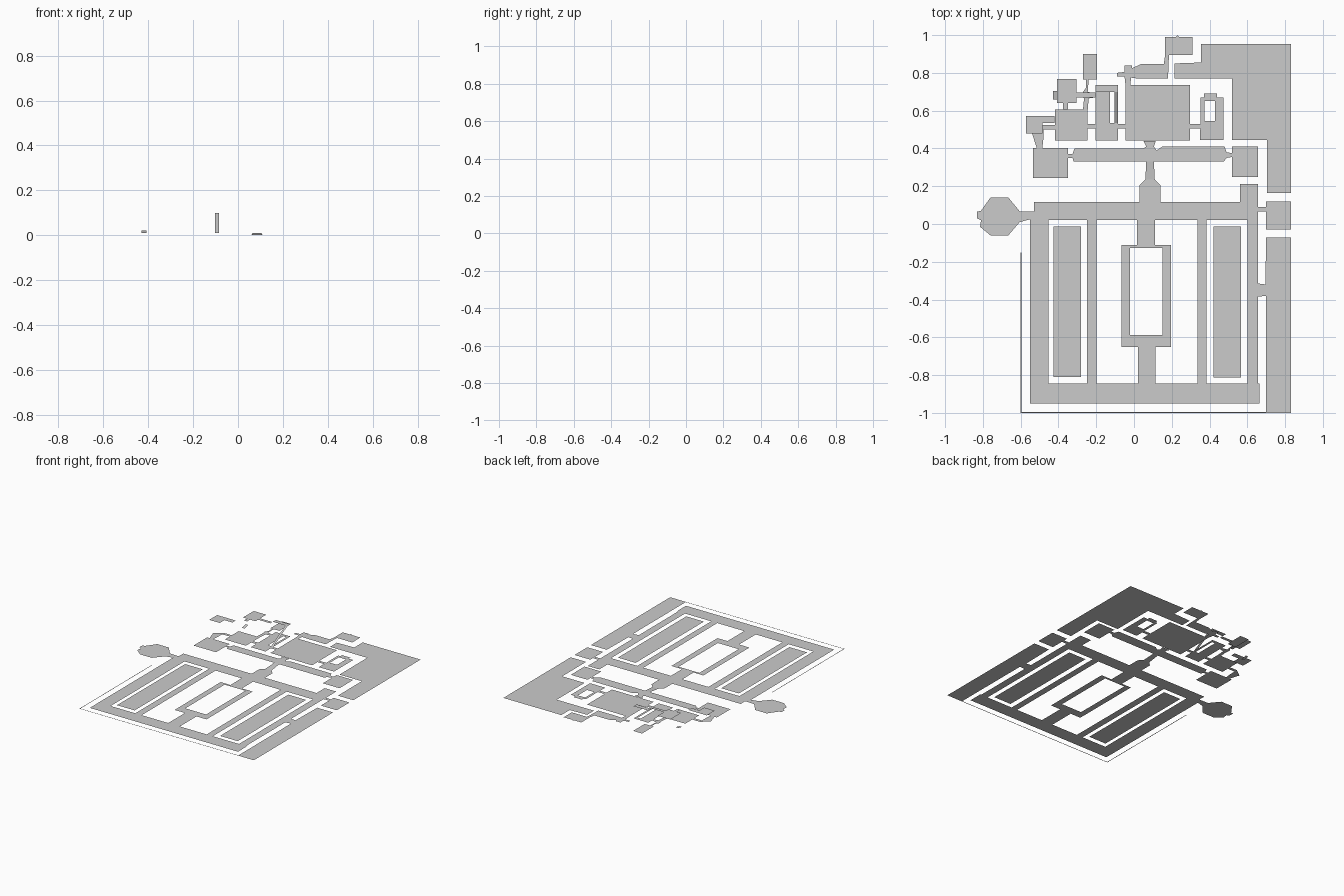
import bpy, bmesh

LOW, FLOOR, UPPER = 0.0, 0.01, 0.1


def sheet(name, polys):
    """Flat faces; each polygon is a list of (x, y, z)."""
    bm = bmesh.new()
    for p in polys:
        bm.faces.new([bm.verts.new(v) for v in p])
    bmesh.ops.remove_doubles(bm, verts=bm.verts, dist=1e-5)
    bm.normal_update()
    for f in bm.faces:
        if f.normal.z < 0:
            f.normal_flip()
    me = bpy.data.meshes.new(name)
    bm.to_mesh(me)
    bm.free()
    ob = bpy.data.objects.new(name, me)
    bpy.context.collection.objects.link(ob)
    return ob


def flat(name, z, pts):
    return sheet(name, [[(x, y, z) for x, y in pts]])


def rects(name, z, boxes):
    return sheet(name, [[(a, b, z), (c, b, z), (c, d, z), (a, d, z)]
                        for a, b, c, d in boxes])


def ring(name, z, outer, inner):
    a, b, c, d = outer
    e, f, g, h = inner
    rects(name, z, [(a, b, e, d), (g, b, c, d), (e, b, g, f), (e, h, g, d)])


# courtyard paths
rects("courtyard_paths", LOW, [
    (-0.55, -0.95, 0.665, -0.845),
    (-0.55, -0.845, -0.452, 0.02),
    (-0.25, -0.845, -0.198, 0.02),
    (0.335, -0.845, 0.385, 0.02),
    (0.60, -0.845, 0.657, 0.02),
    (0.02, -0.845, 0.115, -0.65),
    (0.015, -0.11, 0.11, 0.02)])
ring("fountain_walk", LOW, (-0.065, -0.65, 0.197, -0.11), (-0.02, -0.588, 0.15, -0.128))
rects("lawn_beds", LOW, [(-0.425, -0.81, -0.28, -0.013), (0.422, -0.813, 0.567, -0.013)])
rects("boundary_strips", LOW, [(-0.6, -1.0, -0.595, -0.15), (-0.595, -1.0, 0.70, -0.995)])

# cross gallery between courtyard and building
flat("cross_gallery", LOW, [
    (-0.55, 0.02), (0.015, 0.02), (0.11, 0.02), (0.657, 0.02), (0.657, 0.212),
    (0.562, 0.212), (0.562, 0.117), (0.14, 0.117), (0.14, 0.205), (0.11, 0.235),
    (0.06, 0.235), (0.03, 0.205), (0.03, 0.117), (-0.53, 0.117), (-0.53, 0.065),
    (-0.55, 0.065)])
flat("tower_floor", LOW, [
    (-0.83, 0.03), (-0.83, 0.065), (-0.81, 0.07), (-0.76, 0.14), (-0.665, 0.14),
    (-0.605, 0.067), (-0.55, 0.065), (-0.55, 0.025), (-0.605, 0.01),
    (-0.665, -0.06), (-0.76, -0.06), (-0.815, -0.015), (-0.81, 0.02)])

# outer grounds on the right
flat("south_grounds", LOW, [
    (0.83, -1.0), (0.83, -0.072), (0.70, -0.072), (0.695, -0.32), (0.657, -0.315),
    (0.657, -0.385), (0.70, -0.38), (0.70, -1.0)])
rects("gate_room", LOW, [(0.70, -0.03, 0.83, 0.12), (0.657, 0.065, 0.70, 0.09)])
flat("north_grounds", LOW, [
    (0.215, 0.77), (0.215, 0.85), (0.355, 0.855), (0.355, 0.953), (0.83, 0.953),
    (0.83, 0.165), (0.703, 0.165), (0.703, 0.445), (0.52, 0.445), (0.52, 0.77)])

# ramped neck up into the building
sheet("entry_ramp", [[(0.06, 0.235, LOW), (0.11, 0.235, LOW),
                      (0.105, 0.335, FLOOR), (0.065, 0.335, FLOOR)]])
flat("long_corridor", FLOOR, [
    (-0.32, 0.33), (0.475, 0.33), (0.49, 0.35), (0.52, 0.355), (0.52, 0.375),
    (0.49, 0.38), (0.48, 0.41), (0.15, 0.41), (0.12, 0.39), (0.105, 0.41),
    (0.115, 0.44), (0.05, 0.44), (0.065, 0.41), (0.05, 0.40), (-0.315, 0.40),
    (-0.325, 0.37), (-0.35, 0.37), (-0.35, 0.35), (-0.325, 0.35)])
rects("corridor_end_rooms", FLOOR, [(-0.535, 0.243, -0.35, 0.403),
                                    (0.52, 0.25, 0.657, 0.41)])

# main hall and small room with a central gap
rects("main_hall", FLOOR, [(-0.045, 0.443, 0.297, 0.735), (-0.085, 0.505, -0.045, 0.53)])
ring("side_room", FLOOR, (0.352, 0.50, 0.475, 0.67), (0.372, 0.545, 0.43, 0.65))
rects("side_room_extras", FLOOR, [(0.35, 0.445, 0.475, 0.50), (0.297, 0.505, 0.352, 0.53),
                                  (0.37, 0.67, 0.44, 0.69)])

# north passage and its end room
flat("north_passage", FLOOR, [
    (-0.045, 0.735), (-0.02, 0.735), (-0.015, 0.775), (0.02, 0.77), (0.18, 0.77),
    (0.185, 0.895), (0.31, 0.895), (0.31, 0.99), (0.24, 0.99), (0.23, 1.0),
    (0.22, 0.99), (0.165, 0.99), (0.165, 0.895), (0.158, 0.848), (0.04, 0.848),
    (-0.01, 0.825), (-0.01, 0.84), (-0.05, 0.84), (-0.05, 0.805), (-0.09, 0.80),
    (-0.09, 0.78), (-0.05, 0.78)])

# west wing, lower storey
ring("stair_hall", FLOOR, (-0.205, 0.443, -0.085, 0.735), (-0.127, 0.535, -0.102, 0.71))
rects("west_room", FLOOR, [(-0.418, 0.443, -0.245, 0.605), (-0.245, 0.505, -0.205, 0.53),
                           (-0.48, 0.50, -0.418, 0.525)])
flat("west_passage", FLOOR, [(-0.515, 0.403), (-0.485, 0.403), (-0.48, 0.45),
                             (-0.48, 0.525), (-0.54, 0.48)])
flat("north_west_room", FLOOR, [
    (-0.27, 0.765), (-0.27, 0.90), (-0.197, 0.90), (-0.197, 0.765), (-0.24, 0.765),
    (-0.245, 0.70), (-0.205, 0.69), (-0.205, 0.67), (-0.24, 0.665), (-0.245, 0.605),
    (-0.27, 0.605), (-0.265, 0.66), (-0.27, 0.70), (-0.255, 0.72), (-0.255, 0.765)])

# stair ramp and upper storey
sheet("stair_ramp", [[(-0.102, 0.535, FLOOR), (-0.085, 0.535, FLOOR),
                      (-0.085, 0.70, UPPER), (-0.102, 0.70, UPPER)]])
rects("upper_landing", UPPER, [(-0.205, 0.70, -0.085, 0.735), (-0.305, 0.67, -0.205, 0.695)])
rects("upper_rooms", UPPER, [(-0.408, 0.64, -0.305, 0.767), (-0.572, 0.48, -0.485, 0.573),
                             (-0.485, 0.535, -0.42, 0.573), (-0.375, 0.605, -0.35, 0.64)])
sheet("small_steps", [[(-0.43, 0.66, FLOOR), (-0.408, 0.66, FLOOR),
                       (-0.408, 0.705, 0.02), (-0.43, 0.705, 0.02)]])
